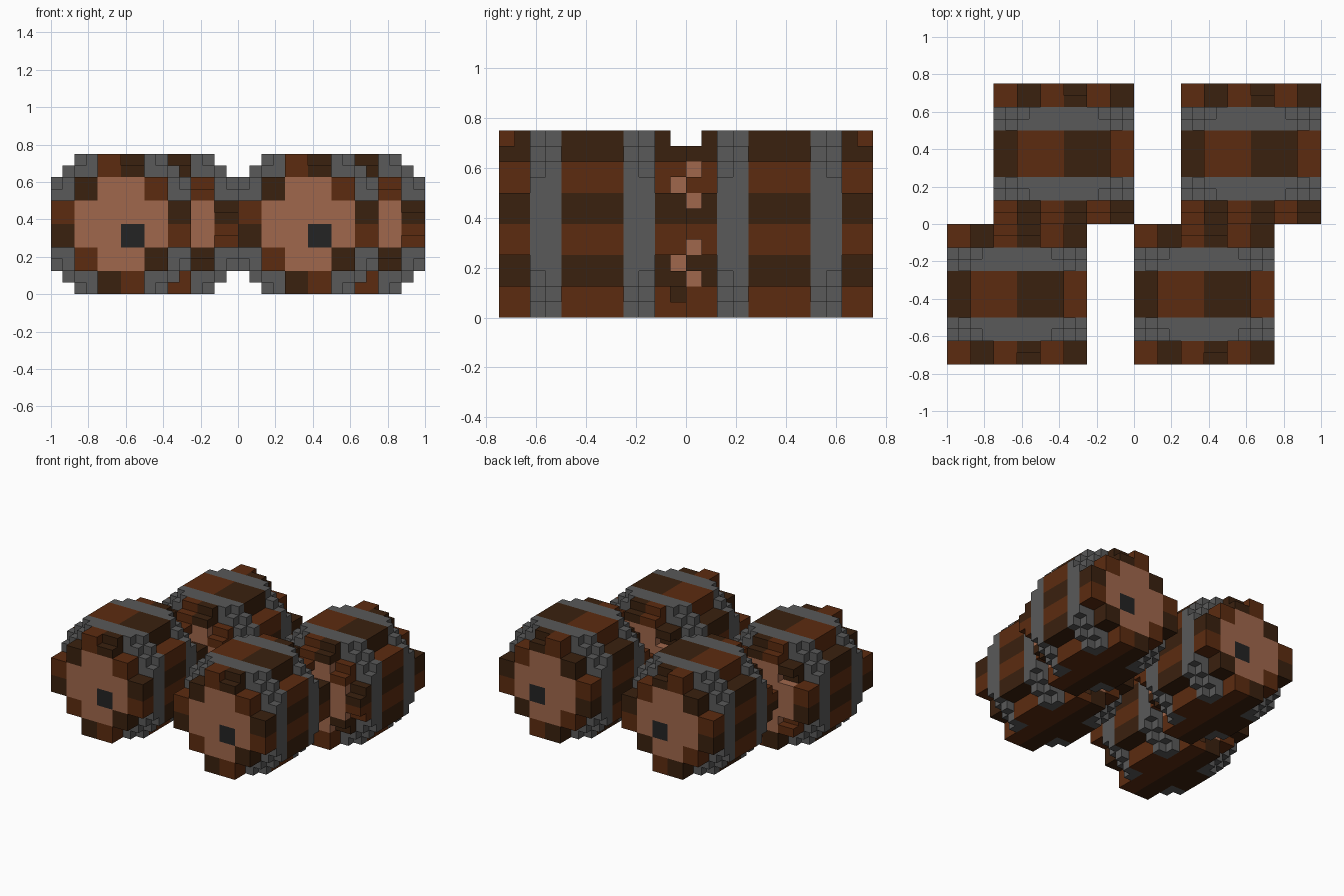
import bpy, bmesh
from mathutils import Vector

cube = bpy.data.objects.get("Cube")
if cube:
    bpy.data.objects.remove(cube, do_unlink=True)

UNIT = 1 / 16          # edge of one small block
N = 12                 # blocks along each side of a barrel


def make_material(name, color):
    mat = bpy.data.materials.new(name)
    mat.use_nodes = True
    mat.diffuse_color = (*color, 1)
    bsdf = next(n for n in mat.node_tree.nodes if n.type == 'BSDF_PRINCIPLED')
    bsdf.inputs["Base Color"].default_value = (*color, 1)
    bsdf.inputs["Roughness"].default_value = 0.9
    return mat


MATS = {
    "brown": make_material("brown wood", (0.107, 0.0245, 0.005)),
    "dark": make_material("dark wood", (0.042, 0.015, 0.0045)),
    "iron": make_material("grey iron", (0.1, 0.1, 0.1)),
    "lid": make_material("pale lid wood", (0.352, 0.136, 0.072)),
    "bung": make_material("black bung", (0.0176, 0.0176, 0.0176)),
}
PARTS = {"staves": ("brown", "dark"), "hoops": ("iron",),
         "lids": ("lid",), "bung": ("bung",)}

# How far each row is stepped in from the side, from the edge row to the middle
RIM = (4, 4, 2, 2, 0, 0)
HOOP_OUTER = (3, 2, 1, 0, 0, 0)
HOOP_INNER = (2, 1, 0, 0, 0, 0)
BELLY = (2, 2, 0, 0, 0, 0)
LAYERS = (RIM, RIM, HOOP_OUTER, HOOP_INNER, BELLY, BELLY)
LID = (N, N, 4, 4, 2, 2)


def wood(chosen):
    return "brown" if chosen else "dark"


def chipped(i, j, k, side, back):
    """Small chips missing from the rims."""
    if j == 0:
        return k == N - 1 and i in (6, 7)
    if j < N - 1:
        return False
    if k == N - 1:
        return True
    if back:
        return (k in (2, 9) and side in (2, 3)) or (k in (4, 7) and side < 2)
    return (k in (3, 8) and side in (2, 3)) or (k == 1 and i in (6, 7))


def block(i, j, k, back):
    """Colour of a block: i across, j from the outer end inward, k up."""
    if not all(0 <= v < N for v in (i, j, k)):
        return None
    side, row, depth = min(i, N - 1 - i), min(k, N - 1 - k), min(j, N - 1 - j)
    if side < LAYERS[depth][row]:
        return None
    col, upper = i // 2, k >= N // 2
    if depth < 2:
        if side >= LID[row]:
            return "bung" if j == 0 and col == 3 and k // 2 == 2 else "lid"
        if chipped(i, j, k, side, back):
            return None
        return wood((col % 2 == 0) == upper)
    if depth < 4 and not (k < 2 and col in (2, 3)):
        return "iron"
    left = col < 3
    if row < 2:
        return wood(left == upper)
    return wood((k // 2 % 2 == 1) == left)


AXES = [Vector(v) for v in ((1, 0, 0), (0, 1, 0), (0, 0, 1))]


def build_part(name, part, x0, back):
    """Join the exposed block faces of one part into a clean mesh."""
    colors = PARTS[part]
    bm = bmesh.new()
    verts = {}

    def vert(p):
        key = tuple(round(c) for c in p)
        if key not in verts:
            x, y, z = key
            world_y = (N - y) if back else (y - N)
            verts[key] = bm.verts.new((x0 + x * UNIT, world_y * UNIT, z * UNIT))
        return verts[key]

    for i in range(N):
        for j in range(N):
            for k in range(N):
                color = block(i, j, k, back)
                if color not in colors:
                    continue
                for a, axis in enumerate(AXES):
                    u, v = AXES[(a + 1) % 3], AXES[(a + 2) % 3]
                    for step in (-1, 1):
                        cell = Vector((i, j, k))
                        near = cell + axis * step
                        if block(*(int(c) for c in near), back):
                            continue
                        p = cell + axis * (step > 0)
                        ring = [p, p + u, p + u + v, p + v]
                        if (step < 0) != back:
                            ring.reverse()
                        face = bm.faces.new([vert(q) for q in ring])
                        face.material_index = colors.index(color)
    bmesh.ops.dissolve_limit(bm, angle_limit=0.01, verts=bm.verts[:],
                             edges=bm.edges[:], delimit={'MATERIAL'})
    mesh = bpy.data.meshes.new(name)
    bm.to_mesh(mesh)
    bm.free()
    for c in colors:
        mesh.materials.append(MATS[c])
    obj = bpy.data.objects.new(name, mesh)
    bpy.context.collection.objects.link(obj)


# Two barrels in front, two behind, each pair shifted sideways
for label, x0, back in (("front_right", -1, False), ("front_left", 0, False),
                        ("back_right", -0.75, True), ("back_left", 0.25, True)):
    for part in PARTS:
        build_part(f"{label}_barrel_{part}", part, x0, back)
